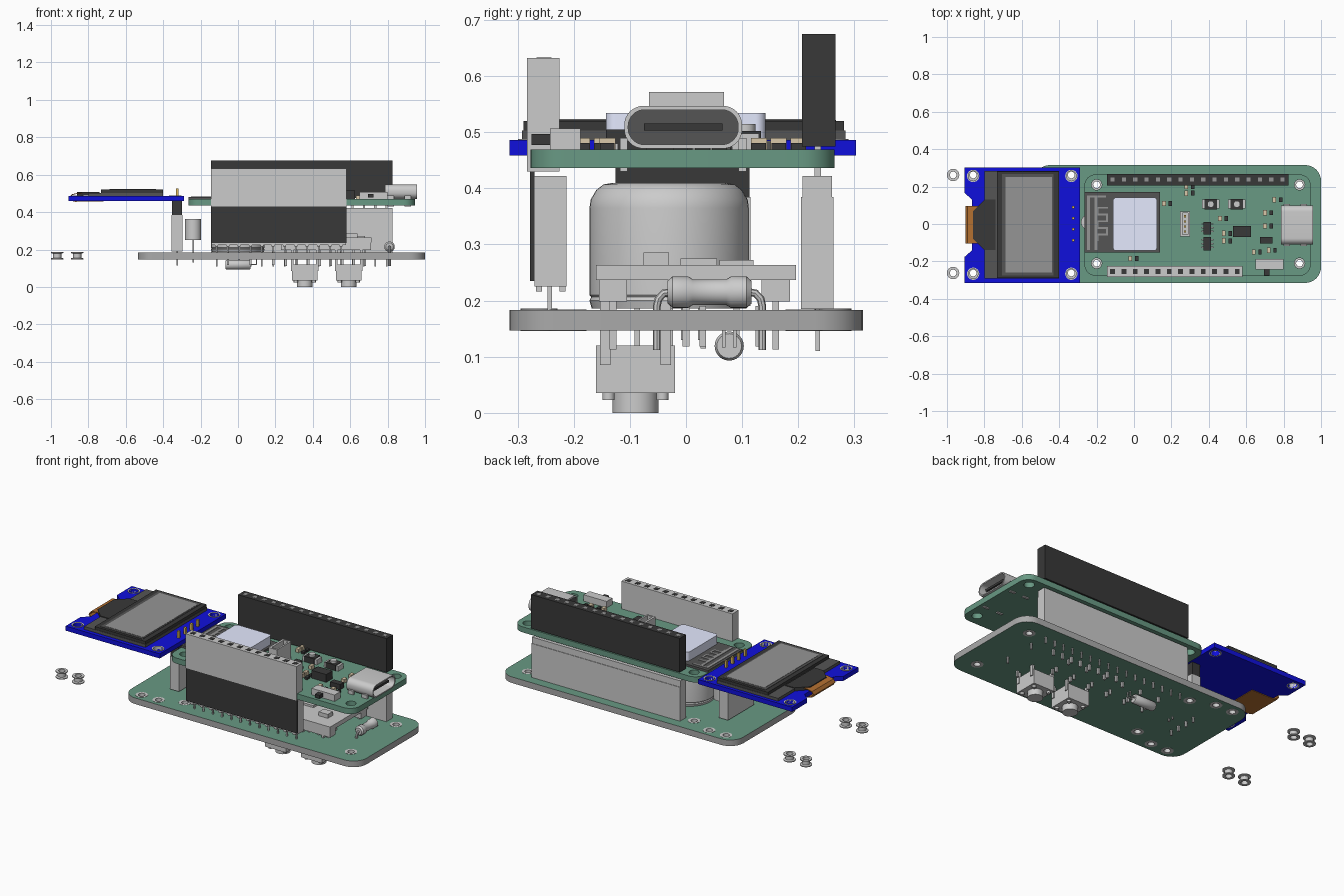
import bpy, bmesh, math
from mathutils import Matrix

if "Cube" in bpy.data.objects:
    bpy.data.objects.remove(bpy.data.objects["Cube"])

def mat(name, c):
    m = bpy.data.materials.new(name)
    m.diffuse_color = (*c, 1)
    m.use_nodes = True
    m.node_tree.nodes["Principled BSDF"].inputs["Base Color"].default_value = m.diffuse_color
    return m

GREEN = mat("board_green", (.14, .32, .23))
BLUE = mat("board_blue", (.005, .005, .72))
BLACK = mat("black_plastic", (.04, .04, .04))
DARK = mat("dark_grey", (.09, .09, .09))
SCREEN = mat("screen_grey", (.3, .3, .3))
CAN = mat("pale_shield", (.78, .82, 1))
GOLD = mat("gold", (.75, .5, .12))
FLEX = mat("flex_orange", (.45, .16, .03))
TAN = mat("tan", (.7, .58, .4))

def add(name, me, m=None, smooth=False):
    ob = bpy.data.objects.new(name, me)
    bpy.context.collection.objects.link(ob)
    if m and not me.materials:
        me.materials.append(m)
    if smooth:
        bpy.ops.object.select_all(action='DESELECT')
        ob.select_set(True)
        bpy.context.view_layer.objects.active = ob
        bpy.ops.object.shade_smooth_by_angle(angle=math.radians(35))
    return ob

def boxes(name, dims, m=None):
    bm = bmesh.new()
    for x0, x1, y0, y1, z0, z1 in dims:
        T = Matrix.Translation(((x0+x1)/2, (y0+y1)/2, (z0+z1)/2)) @ Matrix.Diagonal((x1-x0, y1-y0, z1-z0, 1))
        bmesh.ops.create_cube(bm, size=1, matrix=T)
    me = bpy.data.meshes.new(name)
    bm.to_mesh(me)
    bm.free()
    return add(name, me, m)

def lathe(name, prof, places, m=None, n=32, rot=None):
    """Spin (r, z) profile around z, copied to each place."""
    bm = bmesh.new()
    for p in places:
        M = Matrix.Translation(p) @ (rot or Matrix())
        rings = [[bm.verts.new(M @ Matrix.Rotation(2*math.pi*i/n, 4, 'Z') @ Matrix.Translation((max(r, 1e-5), 0, z)).translation)
                  for i in range(n)] for r, z in prof]
        for a, b in zip(rings, rings[1:]):
            for i in range(n):
                bm.faces.new((a[i], a[(i+1) % n], b[(i+1) % n], b[i]))
    bmesh.ops.remove_doubles(bm, verts=bm.verts, dist=1e-4)
    bmesh.ops.recalc_face_normals(bm, faces=bm.faces)
    me = bpy.data.meshes.new(name)
    bm.to_mesh(me)
    bm.free()
    return add(name, me, m, True)

def curve_mesh(cu):
    ob = bpy.data.objects.new("tmp", cu)
    bpy.context.collection.objects.link(ob)
    dg = bpy.context.evaluated_depsgraph_get()
    me = bpy.data.meshes.new_from_object(ob.evaluated_get(dg))
    bpy.data.objects.remove(ob)
    return me

def spline(cu, pts, closed=True):
    s = cu.splines.new('POLY')
    s.points.add(len(pts)-1)
    for q, p in zip(s.points, pts):
        q.co = (*p, 0, 1) if len(p) == 2 else (*p, 1)
    s.use_cyclic_u = closed

def circle(x, y, r, n=24):
    return [(x+r*math.cos(2*math.pi*i/n), y+r*math.sin(2*math.pi*i/n)) for i in range(n)]

def rrect(x0, x1, y0, y1, r, n=8):
    out = []
    for k, (cx, cy) in enumerate([(x1-r, y1-r), (x0+r, y1-r), (x0+r, y0+r), (x1-r, y0+r)]):
        for i in range(n+1):
            a = math.pi/2*(k+i/n)
            out.append((cx+r*math.cos(a), cy+r*math.sin(a)))
    return out

def plate(name, outlines, z0, z1, m=None, M=None, grey_edge=False):
    """Flat plate: first outline is the edge, the rest are holes."""
    cu = bpy.data.curves.new(name, 'CURVE')
    cu.dimensions, cu.fill_mode, cu.extrude = '2D', 'BOTH', (z1-z0)/2
    for o in outlines:
        spline(cu, o)
    me = curve_mesh(cu)
    me.transform((M or Matrix()) @ Matrix.Translation((0, 0, (z0+z1)/2)))
    me.materials.clear()
    if grey_edge:
        me.materials.append(m)
        me.materials.append(mat("edge_grey", (.4, .4, .4)))
        for p in me.polygons:
            p.material_index = 0 if abs(p.normal.z) > .5 else 1
    return add(name, me, m, True)

def wire(name, paths, r, m=None):
    cu = bpy.data.curves.new(name, 'CURVE')
    cu.dimensions, cu.bevel_depth, cu.bevel_resolution, cu.use_fill_caps = '3D', r, 2, True
    for p in paths:
        spline(cu, p, False)
    return add(name, curve_mesh(cu), m, True)

def pins(xs, ys, z0, z1, h=.006):
    return [(x-h, x+h, y-h, y+h, z0, z1) for x in xs for y in ys]

P = .0606
back_x = [-.145+P*(i+.5) for i in range(16)]
front_x = [-.145+P*(i+.5) for i in range(12)]
oled_y = [.09, .031, -.028, -.087]

# lower board with plated holes
base_holes = [(x, y) for x in (-.445, -.335) for y in (-.262, .262)] + [(.885, .21), (.885, -.21), (-.2, .21), (-.2, -.21)]
plate("lower_board", [rrect(-.535, 1, -.315, .315, .085)] + [circle(x, y, .024) for x, y in base_holes], .147, .183, GREEN, None, True)
spool = [(.018, -.019), (.033, -.019), (.033, -.014), (.022, -.011), (.022, .011), (.033, .014), (.033, .019), (.018, .019), (.018, -.019)]
lathe("board_eyelets", spool, [(x, y, .165) for x, y in base_holes], n=24)
lathe("loose_eyelets", spool, [(x, y, .167) for x in (-.967, -.86) for y in (-.262, .262)], n=24)

# upper controller board
up_holes = [(x, y) for x in (-.2, .885) for y in (-.21, .21)]
plate("upper_board", [rrect(-.265, .945, -.277, .265, .06)] + [circle(x, y, .028) for x, y in up_holes], .436, .469, GREEN)

# back and front header towers
boxes("back_lower_socket", [(-.145, .825, .205, .263, .185, .385), (-.145, .825, .208, .26, .385, .422)])
boxes("back_upper_socket", [(-.145, .825, .207, .266, .475, .675)], BLACK)
boxes("back_pins", pins(back_x, [.235], .11, .185, .004) + pins(back_x, [.235], .42, .476))
boxes("front_lower_socket", [(-.143, .578, -.27, -.213, .225, .422)] + [(x-.008, x+.008, y-.005, y+.005, .216, .225) for x in front_x for y in (-.262, -.22)])
boxes("front_lower_cover", [(-.145, .58, -.278, -.27, .235, .43)], BLACK)
boxes("front_upper_socket", [(-.145, .58, -.283, -.225, .43, .632)])
boxes("front_pins", pins(front_x, [-.243], .18, .226, .004))
boxes("socket_openings", pins(front_x, [-.253], .631, .6335, .013), BLACK)
boxes("back_socket_openings", pins(back_x, [.237], .674, .6755, .011), SCREEN)

# display board with side notch
xl, yt, yb = -.905, .303, -.315
edge = [(-.29, yb), (-.29, yt), (xl, yt), (xl, .165), (-.865, .13), (-.865, -.14), (xl, -.175), (xl, yb)]
plate("display_board", [edge] + [circle(x, y, .026) for x in (-.86, -.335) for y in (-.266, .257)], .459, .486, BLUE)
for y in (-.266, .257):
    for x in (-.86, -.335):
        plate("display_hole_ring", [circle(x, y, .033), circle(x, y, .026)], .4585, .488)
boxes("display_glass_base", [(-.8, -.4, -.292, .284, .486, .503)], DARK)
boxes("display_glass", [(-.732, -.402, -.29, .282, .503, .52)], BLACK)
boxes("display_frame", [(-.705, -.43, -.275, .267, .52, .522)], DARK)
boxes("display_screen", [(-.688, -.438, -.26, .252, .522, .5235)], SCREEN)
plate("display_flex_neck", [[(-.74, .13), (-.8, .13), (-.86, .07), (-.86, -.08), (-.8, -.14), (-.74, -.14)]], .488, .507, BLACK)
# flexible ribbon wrapped around the edge
ribbon = [(-.8, .504), (-.86, .502), (-.89, .495), (-.902, .477), (-.89, .46), (-.86, .453), (-.72, .453)]
ribbon += [(x, z-.004 if z < .47 else z-.003) for x, z in reversed(ribbon)]
ribbon[7:] = [(-.72, .456), (-.86, .457), (-.884, .463), (-.896, .477), (-.886, .491), (-.86, .498), (-.8, .5)]
plate("display_flex", [ribbon], -.1, .1, FLEX, Matrix(((1, 0, 0, 0), (0, 0, -1, -.005), (0, 1, 0, 0), (0, 0, 0, 1))))
boxes("display_socket", [(-.355, -.296, -.128, .115, .19, .385)])
boxes("display_header", [(-.352, -.3, -.126, .113, .385, .459)], BLACK)
boxes("display_pins", pins([-.325], oled_y, .45, .525, .007), GOLD)
boxes("display_socket_pins", pins([-.325], oled_y, .115, .19, .005))

# radio module with shield and meander antenna
boxes("radio_board", [(-.265, .138, -.152, .172, .469, .482)], DARK)
plate("radio_shield", [rrect(-.112, .123, -.143, .142, .018)], .482, .534, CAN)
ys = [.142 - i*.036 for i in range(5)]
ant = [(-.25, -.235, -.14, .15, .482, .4845), (-.21, -.195, -.14, .15, .482, .4845), (-.25, -.15, .142, .152, .482, .4845)]
for i, y in enumerate(ys):
    ant.append((-.2, -.14, y-.06, y-.05, .482, .4845))
    x = -.15 if i % 2 else -.2
    ant.append((x, x+.01, y-.09, y-.05, .482, .4845))
boxes("antenna_trace", ant, SCREEN)

# usb socket, profile in the y-z plane
YZ = Matrix(((0, 0, 1, 0), (1, 0, 0, 0), (0, 1, 0, 0), (0, 0, 0, 1)))
plate("usb_shell", [rrect(-.11, .1, .471, .547, .034), rrect(-.103, .093, .478, .54, .029)], .785, .958, None, YZ)
plate("usb_inner", [rrect(-.103, .093, .478, .54, .029)], .787, .86, DARK, YZ)
boxes("usb_tongue", [(.85, .94, -.075, .065, .503, .516)], BLACK)
boxes("usb_tabs", [(x, x+.035, y, y+.014, .43, .49) for x in (.8, .89) for y in (-.118, .094)])

# small parts on the upper board
boxes("battery_connector", [(.245, .3, -.066, .068, .469, .487), (.245, .258, -.066, .068, .487, .572), (.29, .3, -.066, .068, .487, .572),
                            (.258, .29, -.066, -.056, .487, .572), (.258, .29, .058, .068, .487, .572)])
boxes("battery_connector_pins", pins([.273], [-.04, -.013, .014, .041], .485, .55), GOLD)
boxes("top_buttons", [(x-.047, x+.047, .082, .13, .469, .498) for x in (.41, .55)])
boxes("top_button_bodies", [(x-.033, x+.033, .078, .134, .469, .502) for x in (.41, .55)], BLACK)
lathe("top_button_caps", [(0, .515), (.018, .515), (.018, .5)], [(x, .106, 0) for x in (.41, .55)])
boxes("chips", [(.372, .412, -.055, .012, .469, .51), (.372, .412, -.142, -.07, .469, .505),
                (.53, .625, -.07, -.01, .469, .515), (.675, .74, -.105, -.07, .469, .5)], BLACK)
boxes("chip_legs", [(x-.006, x+.006, y-.004, y+.004, .469, .48) for x in (.366, .418) for y in (-.04, -.02, 0, -.125, -.105, -.085)])
boxes("slide_switch", [(.65, .8, -.242, -.188, .469, .507)])
boxes("switch_lever", [(.695, .725, -.275, -.242, .477, .497)], BLACK)
spots = [(.16, .11), (.28, .2), (.28, .165), (-.02, -.185), (.48, -.05), (.48, -.09), (.7, .06), (.7, -.01), (.46, .03), (.72, -.14), (.64, -.15), (.75, .13)]
boxes("capacitors", [(x-.01, x+.01, y-.014, y+.014, .469, .49) for x, y in spots], TAN)
boxes("resistors", [(x+.025, x+.043, y-.013, y+.013, .469, .481) for x, y in spots], BLACK)

# large round capsule and small sensor between boards
lathe("round_buzzer", [(0, .41), (.1, .41), (.117, .407), (.13, .397), (.14, .38), (.142, .365), (.142, .21), (.139, .206), (.142, .2), (.138, .186), (0, .186)],
      [(0, -.03, 0)], n=48)
lathe("small_sensor", [(0, .362), (.043, .362), (.043, .25), (0, .25)], [(-.24, .01, 0)])
boxes("small_sensor_legs", pins([-.24], [-.005, .025], .13, .251, .004))

# plug-in module on the lower board
boxes("module_board", [(.23, .713, -.16, .196, .237, .263)])
boxes("module_parts", [(.58, .64, -.076, -.03, .263, .286), (.35, .5, -.01, .055, .263, .275), (.6, .68, .06, .12, .263, .272)])
mod_x = [.255+P*i for i in range(8)]
boxes("module_headers", [(.23, .71, y-.025, y+.025, .198, .237) for y in (-.13, .16)])
boxes("module_pins", pins(mod_x, [-.13, .16], .113, .2))
boxes("spare_pins", pins(back_x[1:12:2], [.0, .03, .13], .118, .19))

# axial resistor with bent leads
RY = Matrix.Rotation(-math.pi/2, 4, 'X')
lathe("axial_resistor", [(0, -.075), (.02, -.075), (.028, -.066), (.028, -.038), (.023, -.03), (.023, .03), (.028, .038), (.028, .066), (.02, .075), (0, .075)],
      [(.81, .042, .215)], n=24, rot=RY)
wire("resistor_leads", [[(.81, .042+s*.07, .215), (.81, .042+s*.082, .213), (.81, .042+s*.091, .203), (.81, .042+s*.094, .19), (.81, .042+s*.094, .112)]
                        for s in (-1, 1)], .007)

# push buttons and horizontal can under the lower board
bx = (.357, .592)
boxes("bottom_button_bodies", [(x-.068, x+.068, -.16, -.02, .035, .12) for x in bx])
boxes("bottom_button_legs", [(x+s*.066-.007, x+s*.066+.007, y-.009, y+.009, .085, .2) for x in bx for s in (-1, 1) for y in (-.144, -.036)])
lathe("bottom_button_caps", [(0, 0), (.041, 0), (.041, .04)], [(x, -.09, 0) for x in bx])
lathe("bottom_button_pegs", [(0, .023), (.011, .023), (.011, .04)],
      [(x+s*.048, y, 0) for x in bx for s in (-1, 1) for y in (-.138, -.042)], n=12)
lathe("bottom_can", [(0, -.068), (.022, -.068), (.026, -.062), (.026, .062), (.022, .068), (0, .068)],
      [(0, .077, .119)], rot=Matrix.Rotation(math.pi/2, 4, 'Y'), n=24)
boxes("bottom_can_leads", [(.066, .1, y-.003, y+.003, .116, .122) for y in (.067, .087)] + pins([.098], [.067, .087], .116, .15, .003))
